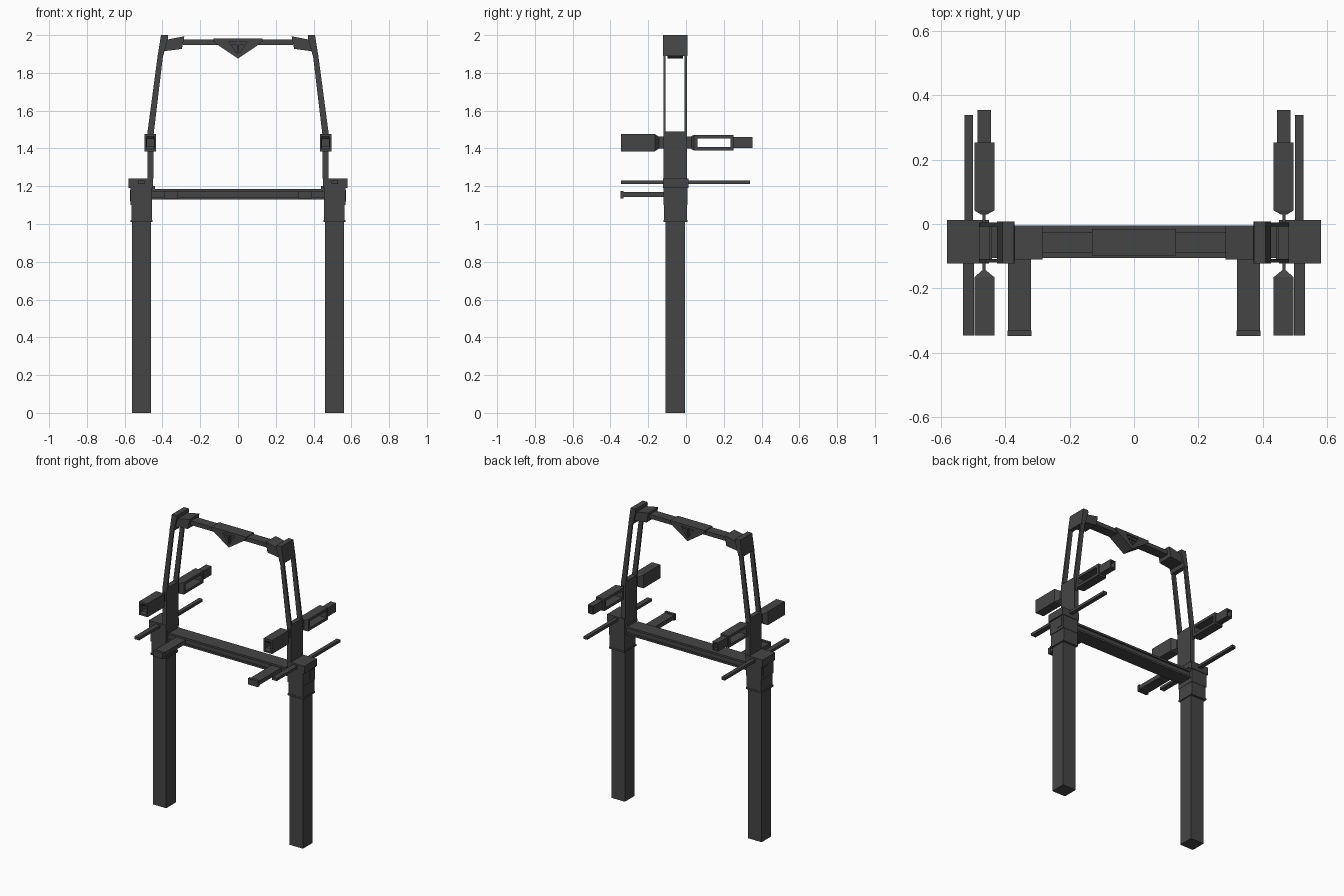
import bpy, bmesh

mat = bpy.data.materials.new("dark_grey")
mat.diffuse_color = (0.06, 0.06, 0.06, 1)


def finish(name, bm, mirror):
    bmesh.ops.recalc_face_normals(bm, faces=bm.faces)
    me = bpy.data.meshes.new(name)
    bm.to_mesh(me)
    bm.free()
    me.materials.append(mat)
    ob = bpy.data.objects.new(name, me)
    bpy.context.collection.objects.link(ob)
    if mirror:
        ob.modifiers.new("mirror", 'MIRROR')
    return ob


def loft(name, sections, mirror=True):
    """Rectangular sections (y, x0, x1, z0, z1) joined in order, capped at both ends."""
    bm = bmesh.new()
    rings = [[bm.verts.new(p) for p in ((x0, y, z0), (x1, y, z0), (x1, y, z1), (x0, y, z1))]
             for y, x0, x1, z0, z1 in sections]
    for a, b in zip(rings, rings[1:]):
        for i in range(4):
            j = (i + 1) % 4
            bm.faces.new((a[i], a[j], b[j], b[i]))
    bm.faces.new(rings[0])
    bm.faces.new(rings[-1])
    return finish(name, bm, mirror)


def box(name, x0, x1, y0, y1, z0, z1, mirror=True):
    return loft(name, [(y0, x0, x1, z0, z1), (y1, x0, x1, z0, z1)], mirror)


def prism(name, pts, y0, y1, mirror=True):
    """Outline in x, z extruded from y0 to y1."""
    bm = bmesh.new()
    f = bm.faces.new([bm.verts.new((x, y0, z)) for x, z in pts])
    r = bmesh.ops.extrude_face_region(bm, geom=[f])
    for v in r["geom"]:
        if isinstance(v, bmesh.types.BMVert):
            v.co.y = y1
    return finish(name, bm, mirror)


# Legs with stepped collars and caps
box("leg", 0.46, 0.56, -0.108, -0.006, 0, 1.01)
box("collar_lower", 0.456, 0.565, -0.116, 0.006, 1.01, 1.19)
box("collar_lip", 0.453, 0.57, -0.118, 0.008, 1.01, 1.022)
box("collar_upper", 0.454, 0.57, -0.12, 0.008, 1.10, 1.19)
box("collar_side_panel", 0.56, 0.573, -0.05, -0.007, 1.12, 1.18)
box("leg_cap", 0.45, 0.58, -0.122, 0.012, 1.19, 1.24)
box("cap_inner_lug", 0.44, 0.46, -0.11, -0.005, 1.185, 1.20)

# Crossbeam: web with top and bottom flanges
box("beam_web", -0.456, 0.456, -0.095, -0.015, 1.135, 1.18, False)
for z0, z1 in ((1.13, 1.142), (1.172, 1.185)):
    box("beam_flange", -0.456, 0.456, -0.105, -0.005, z0, z1, False)

# Forward-pointing arms on the beam
box("front_arm", 0.32, 0.39, -0.335, -0.09, 1.142, 1.17)
box("front_arm_tip", 0.318, 0.392, -0.348, -0.33, 1.135, 1.176)

# Long thin bars through the caps
box("long_bar_front", 0.496, 0.53, -0.345, -0.1, 1.212, 1.23)
box("long_bar_back", 0.50, 0.526, -0.1, 0.338, 1.212, 1.23)

# Upright plates above the caps
box("upright", 0.448, 0.48, -0.12, 0.005, 1.24, 1.49)

# Front boxes: open front, pinched at the back
loft("front_box", [(-0.16, 0.445, 0.483, 1.41, 1.45),
                   (-0.335, 0.445, 0.483, 1.41, 1.45),
                   (-0.345, 0.443, 0.485, 1.397, 1.463),
                   (-0.345, 0.433, 0.495, 1.385, 1.476),
                   (-0.165, 0.433, 0.495, 1.385, 1.476),
                   (-0.143, 0.46, 0.47, 1.40, 1.462)])
box("front_box_link", 0.46, 0.47, -0.15, -0.11, 1.40, 1.462)

# Back boxes: window frame seen from the side, with a smaller open tube
box("back_box_link", 0.46, 0.47, 0.0, 0.04, 1.40, 1.462)
loft("back_box_head", [(0.03, 0.455, 0.475, 1.395, 1.467),
                       (0.042, 0.433, 0.495, 1.39, 1.471),
                       (0.06, 0.433, 0.495, 1.39, 1.471)])
box("back_box_top", 0.433, 0.495, 0.06, 0.235, 1.453, 1.471)
box("back_box_bottom", 0.433, 0.495, 0.06, 0.235, 1.39, 1.408)
box("back_box_end", 0.433, 0.495, 0.235, 0.252, 1.39, 1.471)
loft("back_tube", [(0.245, 0.444, 0.485, 1.402, 1.46),
                   (0.353, 0.444, 0.485, 1.402, 1.46),
                   (0.353, 0.452, 0.477, 1.410, 1.452),
                   (0.27, 0.452, 0.477, 1.410, 1.452)])

# Paired leaning rails of the arch
rail = [(0.446, 1.48), (0.48, 1.48), (0.424, 1.90), (0.396, 1.90)]
for y0, y1 in ((-0.12, -0.108), (-0.007, 0.005)):
    prism("arch_rail", rail, y0, y1)

# Arch corners: tilted end plate and inner block
prism("arch_corner_plate", [(0.425, 1.89), (0.396, 1.89), (0.37, 1.985), (0.372, 2.0), (0.408, 2.0)],
      -0.122, 0.007)
prism("arch_corner_block", [(0.39, 1.915), (0.297, 1.927), (0.284, 1.994), (0.38, 1.975)],
      -0.11, -0.005)

# Top bar with a hanging V-shaped bracket
box("top_bar", -0.29, 0.29, -0.09, -0.025, 1.948, 1.976, False)
box("top_bar_centre", -0.13, 0.13, -0.098, -0.016, 1.964, 1.981, False)
prism("bracket_wing", [(0.13, 1.97), (0.11, 1.95), (0.0, 1.876), (0.0, 1.895), (0.052, 1.97)],
      -0.098, -0.016)
prism("bracket_core", [(0.06, 1.97), (0.0, 1.885), (-0.06, 1.97)], -0.08, -0.034, False)
box("bracket_rib", -0.004, 0.004, -0.096, -0.018, 1.885, 1.97, False)
